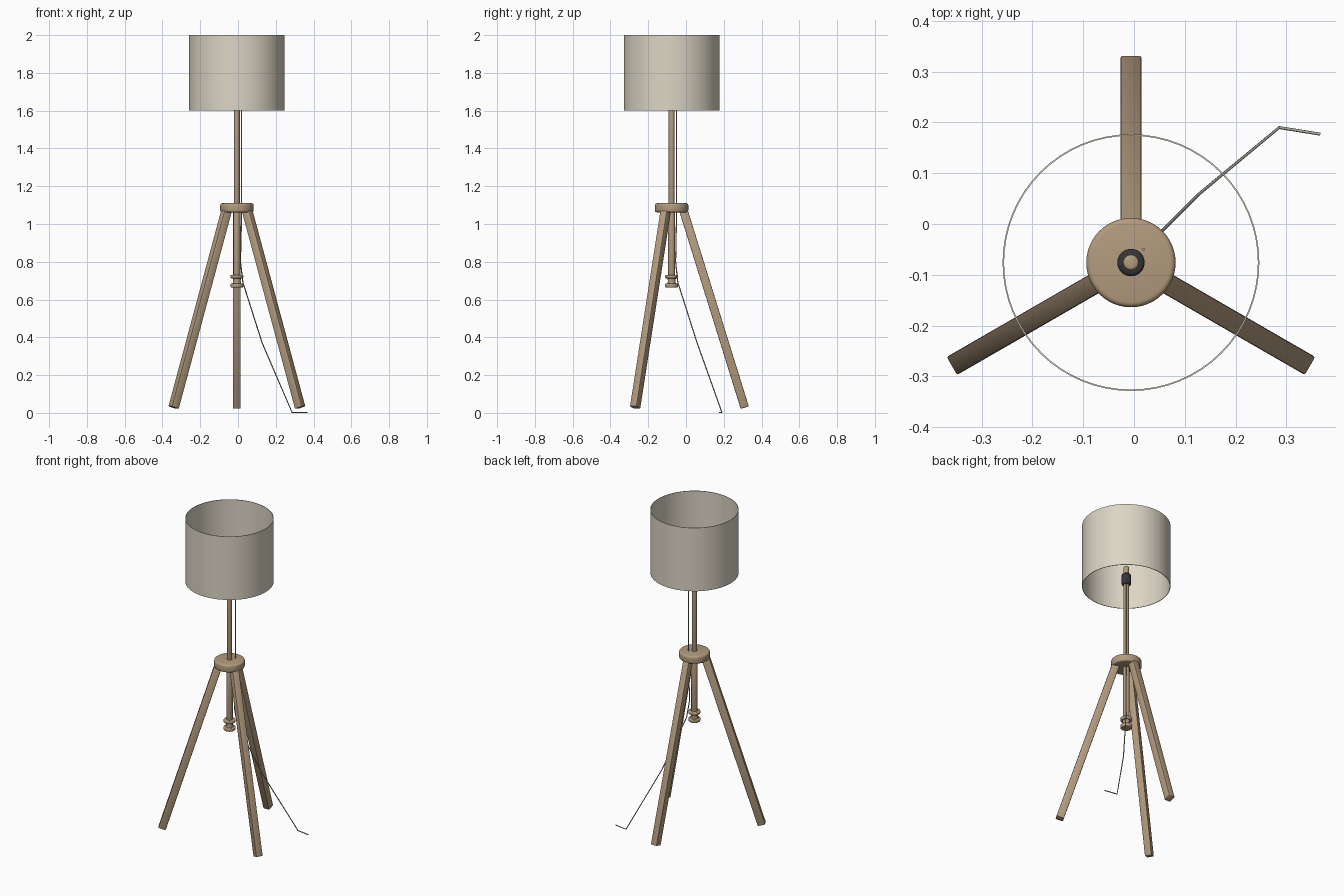
import bpy, bmesh, math
from mathutils import Vector, Matrix

if "Cube" in bpy.data.objects:
    bpy.data.objects.remove(bpy.data.objects["Cube"])

CX, CY = -0.006, -0.076   # lamp axis


def material(name, rgb):
    m = bpy.data.materials.new(name)
    m.diffuse_color = (*rgb, 1)
    m.use_nodes = True
    m.node_tree.nodes["Principled BSDF"].inputs["Base Color"].default_value = m.diffuse_color
    return m


WOOD = material("wood", (0.45, 0.33, 0.21))
FABRIC = material("fabric", (0.72, 0.67, 0.56))
BLACK = material("black", (0.035, 0.035, 0.04))
CORD = material("cord_grey", (0.45, 0.43, 0.38))


def finish(ob, mat, angle=35):
    ob.data.materials.append(mat)
    bpy.ops.object.select_all(action='DESELECT')
    ob.select_set(True)
    bpy.context.view_layer.objects.active = ob
    bpy.ops.object.shade_smooth_by_angle(angle=math.radians(angle))
    return ob


def mesh_object(name, bm):
    bmesh.ops.recalc_face_normals(bm, faces=bm.faces)
    me = bpy.data.meshes.new(name)
    bm.to_mesh(me)
    bm.free()
    ob = bpy.data.objects.new(name, me)
    bpy.context.collection.objects.link(ob)
    return ob


def lathe(name, profile, mat, sides=32, closed=False):
    """Spin an (r, z) profile about the lamp axis."""
    bm = bmesh.new()
    pts = [bm.verts.new((r, 0, z)) for r, z in profile]
    edges = [bm.edges.new(p) for p in zip(pts, pts[1:])]
    if closed:
        edges.append(bm.edges.new((pts[-1], pts[0])))
    bmesh.ops.spin(bm, geom=pts + edges, cent=(0, 0, 0), axis=(0, 0, 1),
                   angle=math.tau, steps=sides)
    bmesh.ops.remove_doubles(bm, verts=bm.verts, dist=1e-5)
    ob = mesh_object(name, bm)
    ob.location = (CX, CY, 0)
    return finish(ob, mat)


def disc(r, z0, z1, b):
    """Rounded disc profile, from axis to axis."""
    arc = [(b * (1 - math.cos(a)), b * (1 - math.sin(a)))
           for a in (0, math.pi / 6, math.pi / 3, math.pi / 2)]
    low = [(r - x, z0 + z) for x, z in reversed(arc)]
    high = [(r - x, z1 - z) for x, z in arc]
    return [(0, z0)] + low + high + [(0, z1)]


# Drum shade, open at both ends
lathe("shade", [(0.253, 1.6), (0.253, 2.0), (0.250, 2.0), (0.250, 1.6)],
      FABRIC, 64, closed=True)

# Hub, poles and socket
lathe("hub", disc(0.088, 1.062, 1.11, 0.010), WOOD, 48)
lathe("upper_pole", disc(0.0155, 1.09, 1.73, 0.006), WOOD)
lathe("lower_pole", disc(0.0185, 0.72, 1.075, 0.002), WOOD)
lathe("socket", disc(0.027, 1.61, 1.68, 0.008), BLACK)

# Turned finial: two collars joined by a neck
upper = disc(0.034, 0.712, 0.731, 0.005)
lower = disc(0.034, 0.664, 0.685, 0.005)
lathe("finial", lower[:-1] + [(0.022, 0.685), (0.020, 0.698), (0.022, 0.712)]
      + upper[1:], WOOD)

# Three splayed legs of square section
top, foot = Vector((0.063, 0, 1.07)), Vector((0.387, 0, 0.028))
axis = top - foot
for i, name in enumerate(("back_leg", "left_leg", "right_leg")):
    bm = bmesh.new()
    bmesh.ops.create_cube(bm, size=1)
    bmesh.ops.scale(bm, vec=(0.045, 0.041, axis.length), verts=bm.verts)
    bmesh.ops.bevel(bm, geom=bm.edges[:], offset=0.004, segments=2,
                    profile=0.5, affect='EDGES')
    tilt = Matrix.Rotation(math.atan2(axis.x, axis.z), 4, 'Y')
    turn = Matrix.Rotation(math.radians(90 + 120 * i), 4, 'Z')
    place = (Matrix.Translation((CX, CY, 0)) @ turn
             @ Matrix.Translation((top + foot) / 2) @ tilt)
    bmesh.ops.transform(bm, matrix=place, verts=bm.verts)
    finish(mesh_object(name, bm), WOOD)

# Power cord: down the pole, past the finial and out along the floor
path = [(0.019, -0.050, 1.63), (0.019, -0.050, 1.05), (0.013, -0.055, 0.80),
        (0.026, -0.043, 0.69), (0.128, 0.059, 0.37), (0.286, 0.190, 0.003),
        (0.367, 0.177, 0.003)]
cu = bpy.data.curves.new("cord", 'CURVE')
cu.dimensions = '3D'
cu.bevel_depth = 0.003
cu.bevel_resolution = 2
cu.use_fill_caps = True
sp = cu.splines.new('POLY')
sp.points.add(len(path) - 1)
for p, co in zip(sp.points, path):
    p.co = (*co, 1)
cord = bpy.data.objects.new("cord", cu)
bpy.context.collection.objects.link(cord)
bpy.ops.object.select_all(action='DESELECT')
cord.select_set(True)
bpy.context.view_layer.objects.active = cord
bpy.ops.object.convert(target='MESH')
finish(bpy.context.view_layer.objects.active, CORD, 50)
